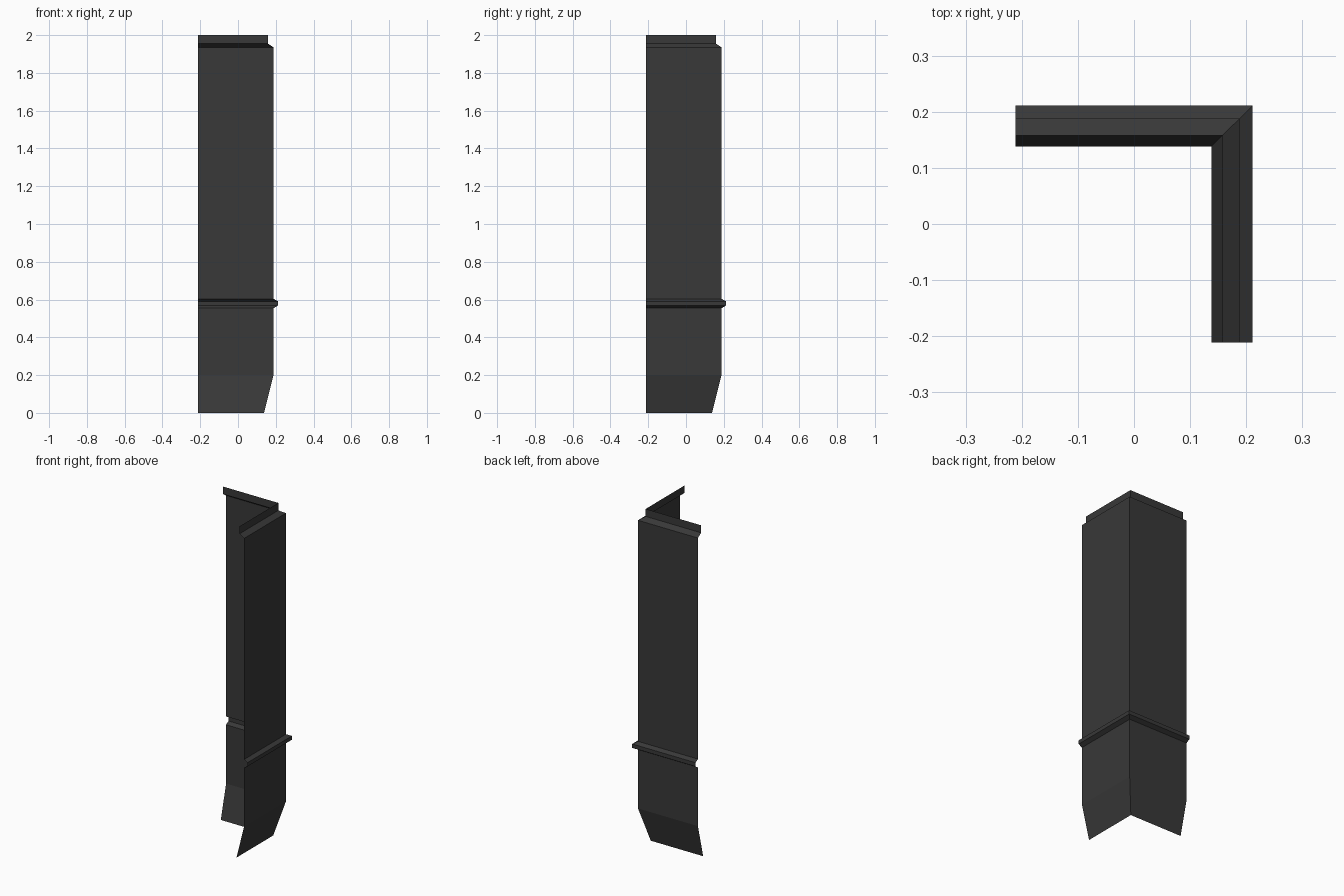
import bpy, bmesh

if "Cube" in bpy.data.objects:
    bpy.data.objects.remove(bpy.data.objects["Cube"])

# one flat dark grey
mat = bpy.data.materials.new("dark grey")
mat.diffuse_color = (0.04, 0.04, 0.04, 1)
mat.use_nodes = True
mat.node_tree.nodes["Principled BSDF"].inputs["Base Color"].default_value = mat.diffuse_color

END = -0.211  # free end of each wing

# wall cross-section: (offset from centre, height)
profile = [
    (0.138, 0.0), (0.188, 0.2),                                        # sloped foot
    (0.188, 0.554), (0.211, 0.568), (0.211, 0.591), (0.188, 0.604),    # trim rib
    (0.188, 1.935), (0.158, 1.955), (0.158, 2.0),                      # stepped top lip
]

# sweep the section along an L path, mitred at the corner
bm = bmesh.new()
rows = [[bm.verts.new(p) for p in ((END, d, z), (d, d, z), (d, END, z))]
        for d, z in profile]
for low, high in zip(rows, rows[1:]):
    for i in range(2):
        bm.faces.new((low[i + 1], low[i], high[i], high[i + 1]))
bm.normal_update()
# make every wing face point outwards
for f in bm.faces:
    if f.normal.x + f.normal.y < 0:
        f.normal_flip()

mesh = bpy.data.meshes.new("corner_wall_panel")
bm.to_mesh(mesh)
bm.free()
mesh.materials.append(mat)
obj = bpy.data.objects.new("corner_wall_panel", mesh)
bpy.context.collection.objects.link(obj)
